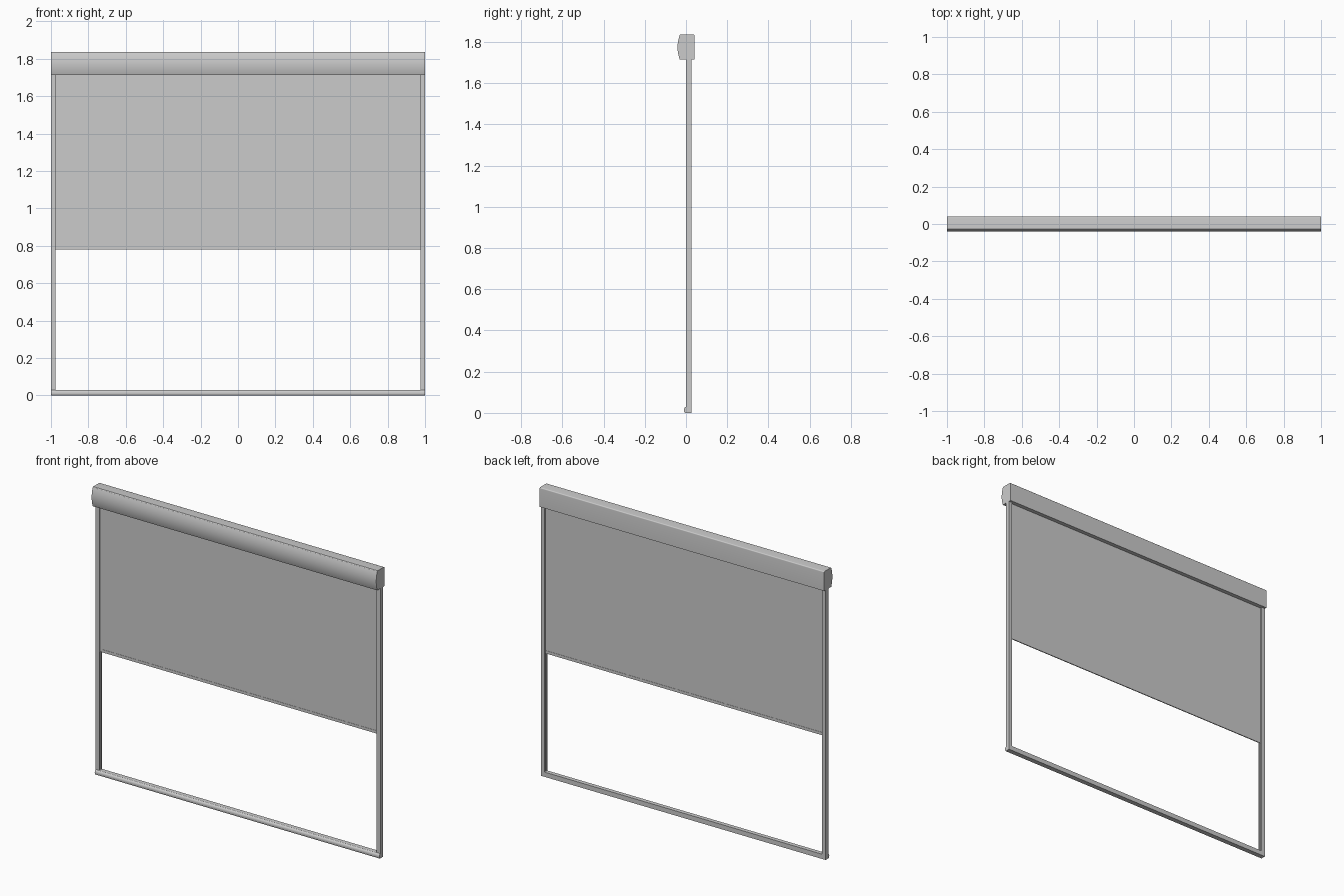
import bpy, bmesh, math

if "Cube" in bpy.data.objects:
    bpy.data.objects.remove(bpy.data.objects["Cube"])


def extrude(name, pts, place, a, b):
    """Extrude a closed 2D profile between a and b; place maps (u, v, t) to xyz."""
    bm = bmesh.new()
    lo = [bm.verts.new(place(u, v, a)) for u, v in pts]
    hi = [bm.verts.new(place(u, v, b)) for u, v in pts]
    n = len(pts)
    bm.faces.new(lo)
    bm.faces.new(hi[::-1])
    for i in range(n):
        j = (i + 1) % n
        bm.faces.new((lo[i], hi[i], hi[j], lo[j]))
    bmesh.ops.recalc_face_normals(bm, faces=bm.faces)
    me = bpy.data.meshes.new(name)
    bm.to_mesh(me)
    bm.free()
    ob = bpy.data.objects.new(name, me)
    bpy.context.collection.objects.link(ob)
    bpy.context.view_layer.objects.active = ob
    ob.select_set(True)
    bpy.ops.object.shade_smooth_by_angle(angle=math.radians(30))
    ob.select_set(False)
    return ob


def along_x(u, v, t):
    return (t, u, v)


def along_z(u, v, t):
    return (u, v, t)


def bow(y_edge, y_mid, z0, z1, n=12):
    """Shallow front curve running from z0 up to z1."""
    return [(y_edge + (y_mid - y_edge) * (1 - (2 * i / n - 1) ** 2),
             z0 + (z1 - z0) * i / n) for i in range(n + 1)]


# Cassette: flat back, bowed front, small rounded top back corner
r = 0.006
corner = [(0.041 - r + r * math.sin(a), 1.837 - r + r * math.cos(a))
          for a in (math.radians(18 * i) for i in range(6))]
extrude("cassette", bow(-0.030, -0.041, 1.714, 1.834) + [(-0.026, 1.837)]
        + corner + [(0.041, 1.714)], along_x, -1, 1)

# Side guide rails: channels open towards the fabric
for side, s in (("left", -1), ("right", 1)):
    channel = [(1, 0), (1, 0.027), (0.975, 0.027), (0.975, 0.018),
               (0.985, 0.018), (0.985, 0.009), (0.975, 0.009), (0.975, 0)]
    extrude(side + "_guide_rail", [(s * x, y) for x, y in channel],
            along_z, 0.025, 1.716)

# Bottom rail with a rounded nose
extrude("bottom_rail", [(-0.004, 0), (-0.009, 0.006), (-0.010, 0.013),
                        (-0.009, 0.021), (-0.005, 0.027), (0, 0.030),
                        (0.027, 0.030), (0.027, 0)], along_x, -1, 1)

# Fabric sheet and its hem bar
extrude("fabric", [(0.012, 0.785), (0.015, 0.785), (0.015, 1.716), (0.012, 1.716)],
        along_x, -0.983, 0.983)
extrude("hem_bar", [(0.0105, 0.78), (0.0165, 0.78), (0.0165, 0.798), (0.0105, 0.798)],
        along_x, -0.98, 0.98)
